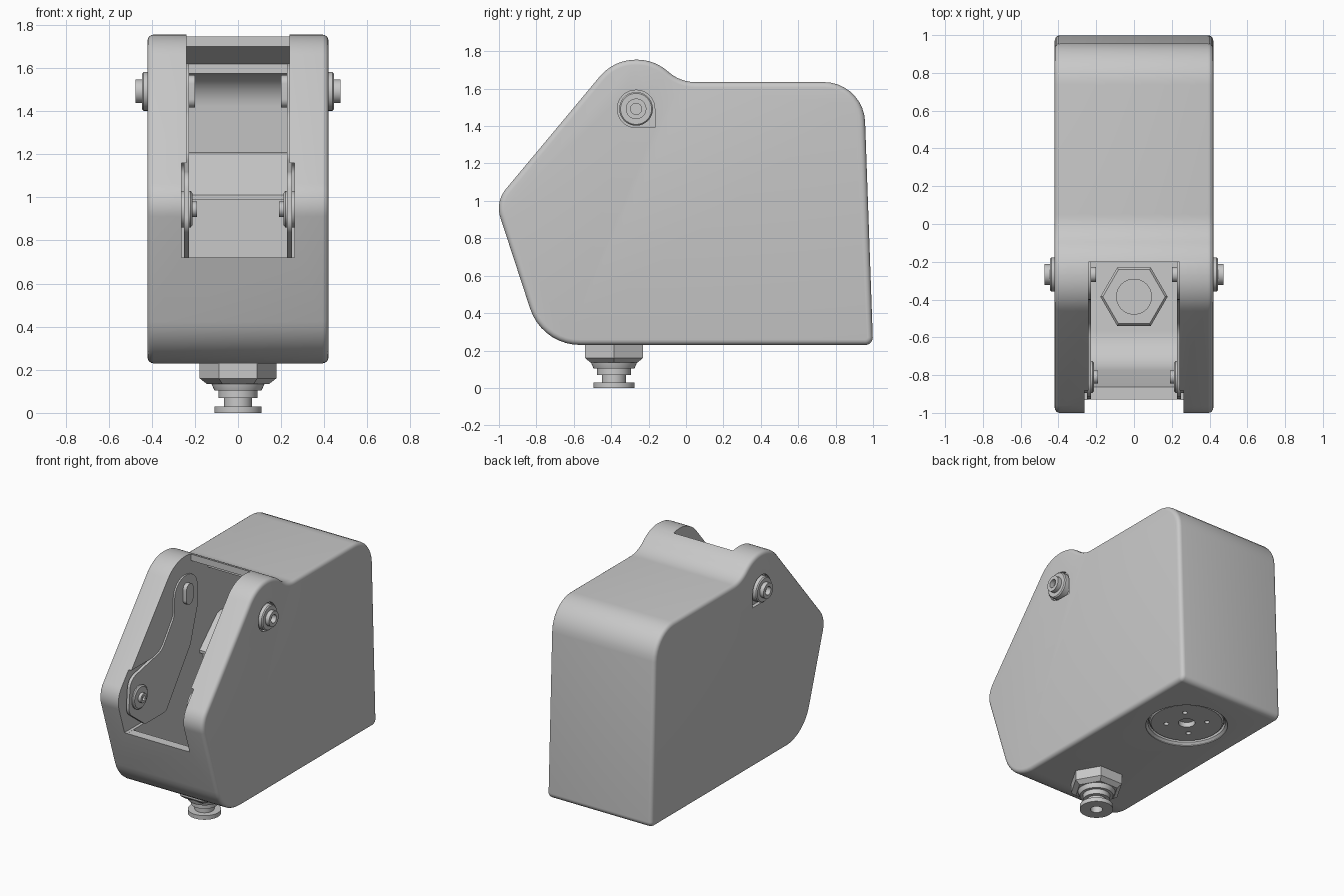
import bpy, bmesh, math
from mathutils import Vector, Matrix

if "Cube" in bpy.data.objects:
    bpy.data.objects.remove(bpy.data.objects["Cube"], do_unlink=True)

grey = bpy.data.materials.new("plain grey")
grey.use_nodes = True
grey.diffuse_color = (0.58, 0.58, 0.58, 1)
grey.node_tree.nodes["Principled BSDF"].inputs["Base Color"].default_value = grey.diffuse_color


def finish(name, bm):
    bmesh.ops.recalc_face_normals(bm, faces=bm.faces)
    mesh = bpy.data.meshes.new(name)
    bm.to_mesh(mesh)
    bm.free()
    mesh.materials.append(grey)
    ob = bpy.data.objects.new(name, mesh)
    bpy.context.collection.objects.link(ob)
    return ob


def activate(ob):
    bpy.ops.object.select_all(action='DESELECT')
    ob.select_set(True)
    bpy.context.view_layer.objects.active = ob


def smooth(ob):
    activate(ob)
    bpy.ops.object.shade_smooth_by_angle(angle=math.radians(32))


def rounded(corners, steps=9):
    """Outline through (y, z, radius) corners, each replaced by a tangent arc."""
    out = []
    for i, (y, z, r) in enumerate(corners):
        p = Vector((y, z))
        a = (Vector(corners[i - 1][:2]) - p).normalized()
        b = (Vector(corners[(i + 1) % len(corners)][:2]) - p).normalized()
        if r == 0:
            out.append(p)
            continue
        half = a.angle(b) / 2
        centre = p + (a + b).normalized() * r / math.sin(half)
        start = p + a * r / math.tan(half) - centre
        end = p + b * r / math.tan(half) - centre
        sweep = start.angle_signed(end)
        for k in range(steps + 1):
            t = -sweep * k / steps
            c, s = math.cos(t), math.sin(t)
            out.append(centre + Vector((start.x * c - start.y * s, start.x * s + start.y * c)))
    return out


def inset(outline, d):
    """Move a smooth counter-clockwise outline inwards."""
    out = []
    for i, p in enumerate(outline):
        along = (p - outline[i - 1]).normalized() + (outline[(i + 1) % len(outline)] - p).normalized()
        out.append(p + Vector((-along.y, along.x)).normalized() * d)
    return out


def skin(name, rings):
    """Closed solid through matching rings of points."""
    bm = bmesh.new()
    loops = [[bm.verts.new(p) for p in ring] for ring in rings]
    for low, high in zip(loops, loops[1:]):
        for k in range(len(low)):
            n = (k + 1) % len(low)
            bm.faces.new((low[k], low[n], high[n], high[k]))
    bm.faces.new(loops[0])
    bm.faces.new(loops[-1])
    return finish(name, bm)


def prism(name, outline, x0, x1):
    return skin(name, [[(x, p[0], p[1]) for p in outline] for x in (x0, x1)])


def turned(name, profile, at, axis='Z', sides=40):
    """Stack of (radius, height) rings along z or x."""
    turn = {'Z': 0, 'X': math.pi / 2, '-X': -math.pi / 2}[axis]
    place = Matrix.Translation(at) @ Matrix.Rotation(turn, 4, 'Y')
    return skin(name, [[place @ Vector((r * math.cos(math.tau * k / sides),
                                        r * math.sin(math.tau * k / sides), h))
                        for k in range(sides)] for r, h in profile])


def cut(ob, *cutters):
    for c in cutters:
        c.hide_render = True
        activate(ob)
        mod = ob.modifiers.new("cut", 'BOOLEAN')
        mod.operation, mod.object, mod.solver = 'DIFFERENCE', c, 'EXACT'
        bpy.ops.object.modifier_apply(modifier=mod.name)
        bpy.data.objects.remove(c, do_unlink=True)


# Housing: rounded side outline with softened rims
side_outline = rounded([
    (1.0, .23, .04), (.95, 1.635, .22), (-.03, 1.635, .22), (-.17, 1.755, .25),
    (-.386, 1.755, .25), (-1.02, .995, .16), (-.77, .23, .28)])
RIM = .028
rim = [(RIM * math.sin(a), RIM * math.cos(a)) for a in (math.pi / 2 * k / 4 for k in range(5))]
stations = [(-.42 + RIM * (1 - math.cos(math.asin(min(1, s / RIM)))), RIM - s) for s, _ in rim]
stations += [(-x, d) for x, d in reversed(stations)]
housing = skin("housing", [[(x, p.x, p.y) for p in inset(side_outline, d)] for x, d in stations])

# Hollow inside, open between the cheeks
cut(housing, prism("cavity", rounded([
    (.94, .29, .03), (.89, 1.575, .16), (0, 1.575, 0), (0, 1.62, 0), (-.2, 1.70, 0),
    (-.2, 1.9, 0), (-1.2, 1.9, 0), (-1.2, .72, 0), (-.862, .72, 0), (-.725, .29, .22)]), -.24, .24))
cut(housing, prism("cheek_relief", rounded([
    (-.55, .721, 0), (-.55, 1.16, .05), (-1.2, 1.16, 0), (-1.2, .721, 0)]), -.262, .262))
cut(housing, turned("socket_cut", [(.27, .2), (.27, .235), (.255, .25), (.255, .285)], (0, .54, 0)))

PY, PZ = -.267, 1.492          # upper pivot
LY, LZ = -.81, .945            # lower pivot
pocket = rounded([(PY + .1, PZ - .1, 0), (PY + .1, PZ + .1, .098),
                  (PY - .1, PZ + .1, .098), (PY - .1, PZ - .1, .098)])
for s in (1, -1):
    cut(housing, prism("pocket_cut", pocket, s * .395, s * .46))
smooth(housing)

# Inner block with sloped front top
block = prism("inner_block", [(-.06, .28), (-.06, .99), (-.1, .99), (-.1, 1.01),
                              (.1, 1.2), (.14, 1.21), (.92, 1.21), (.92, .28)], -.245, .245)
cut(block, turned("socket_clear", [(.25, .2), (.25, .3)], (0, .54, 0)))

# Round plate with holes set into the underside
disc = turned("base_disc", [(.235, .25), (.245, .26), (.245, .31)], (0, .54, 0), sides=48)
cut(disc, turned("bore", [(.055, .2), (.055, .3)], (0, .54, 0)))
for k in range(4):
    a = math.pi / 4 + k * math.pi / 2
    cut(disc, turned("hole", [(.017, .2), (.017, .29)],
                     (.135 * math.cos(a), .54 + .135 * math.sin(a), 0), sides=16))
smooth(disc)

# Plunger under the front, clamped by hex nuts
KY = -.385
turned("lower_hex_nut", [(.145, .135), (.178, .16), (.178, .24)], (0, KY, 0), sides=6)
turned("upper_hex_nut", [(.178, .28), (.178, .36), (.165, .375)], (0, KY, 0), sides=6)
smooth(turned("threaded_stem", [(.095, .3), (.095, .4)], (0, KY, 0)))
plunger = turned("plunger", [(.11, 0), (.11, .03), (.065, .03), (.065, .07), (.09, .07), (.09, .105),
                             (.11, .105), (.125, .14), (.125, .2)], (0, KY, 0))
cut(plunger, turned("plunger_bore", [(.04, -.1), (.04, .06)], (0, KY, 0)))
smooth(plunger)

# Mirrored lever plates, pivots and bolts
lever = rounded([
    (PY + .13, PZ - .13, .11), (PY + .13, PZ + .13, .125), (PY - .13, PZ + .13, .125),
    (PY - .14, PZ - .12, .1), (-.55, 1.18, .12), (LY - .1, LZ + .16, .09),
    (LY - .12, LZ - .08, .08), (-.74, .72, .03), (-.5, .72, .05), (-.22, 1.1, .1)])
key = rounded([(PY + .04, PZ - .075, .039), (PY + .04, PZ + .075, .039),
               (PY - .04, PZ + .075, .039), (PY - .04, PZ - .075, .039)])
for s, side in ((1, "left"), (-1, "right")):
    axis = 'X' if s > 0 else '-X'
    smooth(prism(side + "_lever_plate", lever, s * .228, s * .25))
    boss = turned(side + "_pivot_boss", [(.09, .38), (.09, .438), (.083, .445), (.055, .445),
                                         (.055, .475)], (0, PY, PZ), axis)
    cut(boss, turned("boss_bore", [(.03, .44), (.03, .5)], (0, PY, PZ), axis, 24))
    smooth(boss)
    smooth(prism(side + "_pivot_key", key, s * .2, s * .24))
    smooth(turned(side + "_bolt_washer", [(.075, .212), (.085, .22), (.085, .265)], (0, LY, LZ), axis))
    bolt = turned(side + "_bolt_head", [(.035, .19), (.035, .23)], (0, LY, LZ), axis)
    cut(bolt, turned("bolt_bore", [(.018, .18), (.018, .21)], (0, LY, LZ), axis, 6))
    smooth(bolt)
